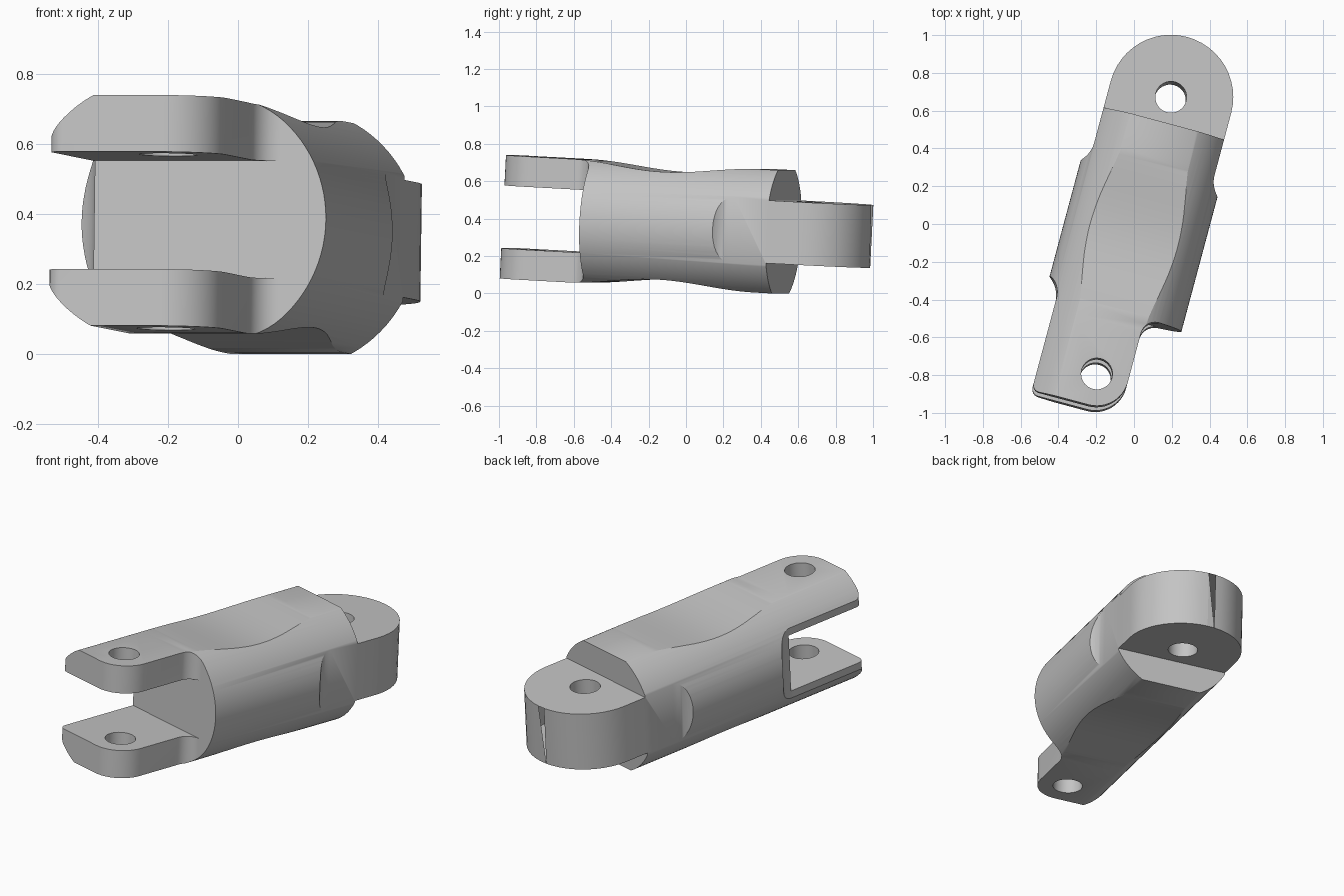
import bpy, bmesh, math
from mathutils import Matrix, Vector

if "Cube" in bpy.data.objects:
    bpy.data.objects.remove(bpy.data.objects["Cube"], do_unlink=True)

STEEL = bpy.data.materials.new("plain_grey")
STEEL.use_nodes = True
GREY = (0.55, 0.55, 0.55, 1)
STEEL.diffuse_color = GREY
STEEL.node_tree.nodes["Principled BSDF"].inputs["Base Color"].default_value = GREY


def arc(cx, cy, r, start, end, steps=10):
    """Points on an arc, angles in degrees."""
    angles = [math.radians(start + (end - start) * i / steps) for i in range(steps + 1)]
    return [(cx + r * math.cos(a), cy + r * math.sin(a)) for a in angles]


def prism(name, points, half, place):
    """Extrude a flat outline by half to both sides; place maps (a, b, depth) to a point."""
    bm = bmesh.new()
    low = [bm.verts.new(place(a, b, -half)) for a, b in points]
    face = bm.faces.new(low)
    top = bmesh.ops.extrude_face_region(bm, geom=[face])["geom"]
    shift = Vector(place(0, 0, 2 * half))
    bmesh.ops.translate(bm, vec=shift, verts=[g for g in top if isinstance(g, bmesh.types.BMVert)])
    bmesh.ops.recalc_face_normals(bm, faces=bm.faces)
    mesh = bpy.data.meshes.new(name)
    bm.to_mesh(mesh)
    bm.free()
    mesh.materials.append(STEEL)
    obj = bpy.data.objects.new(name, mesh)
    bpy.context.collection.objects.link(obj)
    return obj


def along_length(a, b, d):
    return (a, d, b)


def upright(a, b, d):
    return (a, b, d)


def sideways(a, b, d):
    return (d, a, b)


def combine(target, cutter, operation):
    """Apply a boolean and drop the helper."""
    cutter.hide_render = True
    mod = target.modifiers.new("cut", "BOOLEAN")
    mod.operation, mod.solver, mod.object = operation, "EXACT", cutter
    bpy.context.view_layer.objects.active = target
    bpy.ops.object.modifier_apply(modifier=mod.name)
    bpy.data.objects.remove(cutter, do_unlink=True)


# Round bar that everything is milled from
RADIUS, SHOULDER, STEP, HEIGHT, TONGUE = 0.375, -0.486, 0.545, 0.33, 0.168
link = prism("clevis_link", arc(0, 0, RADIUS, 0, 360, 96)[:-1], 1.15, along_length)

# Plan outline: eye end, waist fillets, fork arms with one rounded tip
plan = [(0.5, SHOULDER), (0.5, 0.237)]
plan += arc(0.46, 0.35, 0.13, 240, 180)
plan += arc(0, 0.692, 0.33, 0, 180, 24)
plan += arc(-0.46, 0.35, 0.13, 0, -60)
plan += [(-0.5, 0.237), (-0.5, -0.383)]
plan += arc(-0.44, -0.496, 0.13, 60, 0)
plan += arc(-0.27, -0.965, 0.04, 180, 270, 6)
plan += arc(0, -0.835, 0.17, 270, 360, 12)
plan += arc(0.25, SHOULDER - 0.08, 0.08, 180, 90)
combine(link, prism("plan_outline", plan, 0.6, upright), "INTERSECT")


# Side outline: slot, scooped top and bottom, stepped tongue
def scoop(t):
    return (-0.6 + 1.05 * t, HEIGHT - 0.021 * (1 - math.cos(2 * math.pi * t)))


upper = [(1.2, TONGUE), (STEP, TONGUE), (STEP, HEIGHT)]
upper += [scoop(1 - i / 24) for i in range(25)]
upper += [(-1.2, HEIGHT), (-1.2, TONGUE), (SHOULDER, TONGUE)]
side = upper + [(y, -z) for y, z in reversed(upper)]
combine(link, prism("side_outline", side, 0.7, sideways), "INTERSECT")

# Pin holes through the eye and the fork
for centre in (0.692, -0.835):
    combine(link, prism("pin_hole", arc(0, centre, 0.083, 0, 360, 32)[:-1], 0.6, upright), "DIFFERENCE")

# Turn and tilt into place
pose = Matrix.Rotation(math.radians(-15), 4, "Z") @ Matrix.Rotation(math.radians(-3), 4, "X")
link.data.transform(Matrix.Translation((0.0145, -0.004, 0.36)) @ pose)
lowest = min(v.co.z for v in link.data.vertices)
link.data.transform(Matrix.Translation((0, 0, -lowest)))

bpy.ops.object.select_all(action="DESELECT")
link.select_set(True)
bpy.context.view_layer.objects.active = link
bpy.ops.object.shade_smooth_by_angle(angle=math.radians(30))
